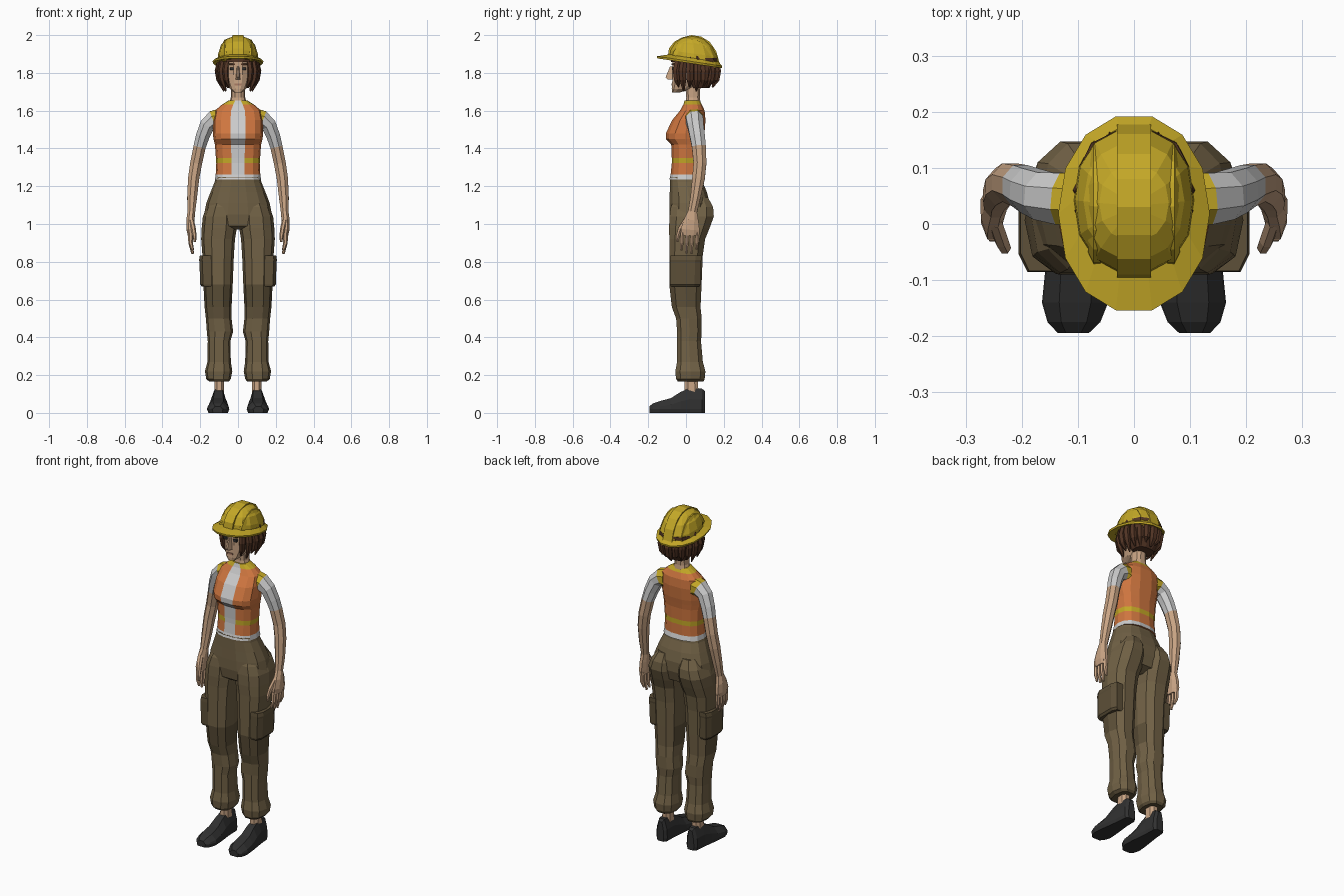
import bpy, bmesh, math
from mathutils import Vector

COLORS = dict(orange=(.62, .18, .05), yellow=(.55, .39, .02), white=(.6, .6, .6), khaki=(.165, .12, .06),
              dark_khaki=(.11, .08, .04), skin=(.58, .37, .23), lips=(.4, .2, .13), hair=(.085, .035, .018),
              black=(.03, .03, .03))
MATS = {}
for key, c in COLORS.items():
    MATS[key] = bpy.data.materials.new(key)
    MATS[key].diffuse_color = (*c, 1)


def loft(name, rings, mats, pick=None, mirror=False):
    """Skin equal-sized rings with flat faces; pick(segment, centre) gives a material index."""
    bm = bmesh.new()
    vs = [[bm.verts.new(p) for p in r] for r in rings]
    n = len(rings[0])
    for s in range(len(vs) - 1):
        for i in range(n):
            j = (i + 1) % n
            f = bm.faces.new((vs[s][i], vs[s][j], vs[s + 1][j], vs[s + 1][i]))
            if pick:
                f.material_index = pick(s, f.calc_center_median())
    bm.faces.new(vs[0])
    top = bm.faces.new(vs[-1])
    if pick:
        top.material_index = pick(len(vs) - 2, top.calc_center_median())
    bmesh.ops.recalc_face_normals(bm, faces=bm.faces[:])
    me = bpy.data.meshes.new(name)
    bm.to_mesh(me)
    bm.free()
    for m in mats.split():
        me.materials.append(MATS[m])
    ob = bpy.data.objects.new(name, me)
    bpy.context.collection.objects.link(ob)
    if mirror:
        ob.modifiers.new("mirror", 'MIRROR').use_mirror_merge = False
    return ob


def ring(x0, x1, y0, y1, z, n=10, p=.8, tilt=0):
    """Rounded horizontal cross-section inside a box; tilt lowers it towards the back."""
    cx, cy, out = (x0 + x1) / 2, (y0 + y1) / 2, []
    for i in range(n):
        a = 2 * math.pi * (i + .5) / n
        s, c = math.sin(a), -math.cos(a)
        x = cx + (x1 - x0) / 2 * math.copysign(abs(s) ** p, s)
        y = cy + (y1 - y0) / 2 * math.copysign(abs(c) ** p, c)
        out.append(Vector((x, y, z - tilt * (y - .02))))
    return out


def tube(name, pts, mats, n=8, pick=None, mirror=True):
    """Limb through points (x, y, z, radius along y, radius across)."""
    P = [Vector(p[:3]) for p in pts]
    rings = []
    for k, p in enumerate(pts):
        t = (P[min(k + 1, len(P) - 1)] - P[max(k - 1, 0)]).normalized()
        u = Vector((0, 1, 0))
        u = (u - t * u.dot(t)).normalized()
        v = t.cross(u)
        ang = [2 * math.pi * (i + .5) / n for i in range(n)]
        rings.append([P[k] + u * p[3] * math.cos(a) + v * p[4] * math.sin(a) for a in ang])
    return loft(name, rings, mats, pick, mirror)


def box(name, c, s, mat, mirror=False):
    r = [[Vector((c[0] + a * s[0] / 2, c[1] + b * s[1] / 2, c[2] + h * s[2] / 2))
          for a, b in ((-1, -1), (1, -1), (1, 1), (-1, 1))] for h in (-1, 1)]
    return loft(name, r, mat, None, mirror)


# Vest torso: white hem and front panel, yellow stripe and collar
torso = [(.122, -.09, .098, 1.235), (.118, -.083, .09, 1.262), (.115, -.077, .088, 1.322), (.117, -.077, .088, 1.35),
         (.122, -.08, .09, 1.42), (.13, -.108, .095, 1.45), (.133, -.109, .1, 1.48), (.132, -.075, .105, 1.55),
         (.122, -.033, .1, 1.60), (.085, -.015, .085, 1.632), (.048, -.008, .072, 1.655)]


def vest_color(s, c):
    if s == 0 or (c.y < 0 and abs(c.x) < .012):
        return 1
    return 2 if s in (2, 9) else 0


loft("vest", [ring(-x, x, a, b, z, 14) for x, a, b, z in torso], "orange white yellow", vest_color)

# Trousers: hips, legs, cargo pockets
hips = [(.118, -.087, .085, 1.25), (.124, -.087, .09, 1.222), (.145, -.088, .112, 1.17), (.168, -.09, .128, 1.11),
        (.18, -.09, .128, 1.05), (.165, -.08, .11, .99), (.09, -.05, .06, .97)]
loft("hips", [ring(-x, x, a, b, z, 14) for x, a, b, z in hips], "khaki")
leg = [(.03, .13, -.06, .12, 1.14), (.012, .165, -.085, .148, 1.09), (.006, .186, -.092, .152, 1.04),
       (.006, .192, -.094, .13, .98), (.016, .195, -.092, .105, .92), (.022, .188, -.092, .092, .83),
       (.028, .183, -.092, .086, .68), (.034, .177, -.078, .08, .56), (.034, .17, -.055, .086, .50),
       (.026, .165, -.05, .086, .43), (.04, .16, -.05, .082, .38), (.038, .162, -.05, .092, .27),
       (.03, .175, -.06, .106, .22), (.038, .168, -.056, .102, .18), (.048, .152, -.045, .095, .165)]
loft("trouser_leg", [ring(*r) for r in leg], "khaki dark_khaki",
     lambda s, c: int((s == 6 and c.y < .03) or s >= 13), True)
pocket = [(.12, .192, -.085, .075, .668), (.12, .202, -.089, .08, .68), (.12, .206, -.089, .083, .80),
          (.12, .208, -.089, .085, .81), (.12, .204, -.087, .085, .832)]
loft("cargo_pocket", [ring(*r, n=8, p=.55) for r in pocket], "dark_khaki", None, True)

# Ankles and shoes
loft("ankle", [ring(.072, .128, -.012, .068, .09, 8), ring(.072, .124, -.008, .066, .2, 8)], "skin", None, True)
shoe = [(.1, .078, .122, .115), (.085, .064, .136, .128), (.02, .062, .142, .132), (-.03, .056, .15, .11),
        (-.08, .05, .158, .078), (-.14, .046, .164, .062), (-.175, .06, .154, .05), (-.194, .08, .136, .035)]
rings = []
for y, a, b, h in shoe:
    w = b - a
    prof = [(a + .06 * w, 0), (a, .02), (a + .03 * w, h * .55), (a + .26 * w, h),
            (b - .26 * w, h), (b - .03 * w, h * .55), (b, .02), (b - .06 * w, 0)]
    rings.append([Vector((x, y, z)) for x, z in prof])
loft("shoe", rings, "black", None, True)

# Arms: yellow armhole trim, white sleeve, bare forearm and palm
arm = [(.095, .043, 1.555, .05, .06), (.128, .045, 1.553, .05, .052), (.162, .05, 1.525, .046, .043),
       (.187, .06, 1.465, .043, .039), (.203, .068, 1.41, .04, .035), (.222, .074, 1.32, .037, .034),
       (.235, .066, 1.24, .036, .032), (.243, .05, 1.14, .029, .028), (.247, .035, 1.065, .026, .022),
       (.252, .028, 1.02, .042, .023), (.253, .022, .97, .054, .021), (.25, .021, .94, .05, .017)]
tube("arm", arm, "yellow white skin", 8, lambda s, c: 0 if s == 0 else 1 if s < 4 else 2)
for k, tip in enumerate((.862, .845, .842, .866)):
    y = -.019 + k * .0265
    tube("finger", [(.251, y, .955, .012, .014), (.251, y - .003, .90, .011, .012), (.24, y - .006, tip, .006, .007)],
         "skin", 6)
tube("thumb", [(.248, .005, 1.03, .014, .013), (.236, -.03, .975, .014, .013), (.23, -.043, .935, .011, .011),
               (.228, -.046, .905, .006, .006)], "skin", 6)

# Neck and head
loft("neck", [ring(-.05, .05, -.005, .08, 1.63), ring(-.038, .038, .0, .075, 1.67), ring(-.038, .038, -.01, .08, 1.78)],
     "skin")
head = [(.022, -.075, -.03, 1.697), (.044, -.077, .03, 1.715), (.06, -.075, .08, 1.752), (.068, -.074, .11, 1.79),
        (.07, -.074, .12, 1.83), (.07, -.076, .13, 1.87), (.06, -.06, .12, 1.92)]
loft("head", [ring(-x, x, a, b, z, 12) for x, a, b, z in head], "skin")
nose = [(.016, -.098, 1.766), (.013, -.108, 1.777), (.008, -.084, 1.835)]
loft("nose", [[Vector((-w, -.06, z)), Vector((-w * .4, y, z)), Vector((w * .4, y, z)), Vector((w, -.06, z))]
              for w, y, z in nose], "skin")
box("eye", (.031, -.068, 1.822), (.022, .014, .014), "black", True)
box("eyebrow", (.032, -.068, 1.846), (.032, .018, .008), "hair", True)
box("mouth", (0, -.07, 1.738), (.036, .016, .01), "lips")

# Hair: bulk at the back, tapered locks all round
bulk = [(.06, .03, .125, 1.72), (.085, .01, .15, 1.76), (.1, -.01, .168, 1.82), (.1, -.03, .168, 1.88)]
loft("hair_bulk", [ring(-x, x, a, b, z, 12) for x, a, b, z in bulk], "hair")
loft("hair_fringe", [ring(-.078, .078, -.08, .05, 1.858, 12), ring(-.085, .085, -.082, .05, 1.89, 12)], "hair")
for k in range(8):
    a = math.radians(38 + k * 20)
    s, c = math.sin(a), -math.cos(a)
    low = 1.725 - .022 * (k % 2) + (.02 if k > 4 else 0)
    pts = [(.09 * s, .045 + .1 * c, 1.885), (.107 * s, .045 + .122 * c, 1.81),
           (.1 * s, .045 + .115 * c, 1.765), (.075 * s, .04 + .1 * c, low)]
    tube("hair_lock", [(*p, w, w * .8) for p, w in zip(pts, (.02, .022, .02, .005))], "hair", 6)

# Hard hat: tilted brim, faceted dome, raised centre and side ribs
T = .15
brim = [(.1, -.085, .165, 1.858), (.132, -.156, .194, 1.851), (.135, -.158, .196, 1.862), (.105, -.09, .175, 1.882)]
loft("hat_brim", [ring(-x, x, a, b, z, 14, .95, T) for x, a, b, z in brim], "yellow")
dome = [(.108, -.09, .174, 1.868, T), (.105, -.086, .17, 1.905, .14), (.09, -.064, .145, 1.95, .1),
        (.062, -.03, .105, 1.98, .05), (.03, .0, .07, 1.992, 0)]
loft("hat_dome", [ring(-x, x, a, b, z, 14, .9, t) for x, a, b, z, t in dome], "yellow")
path = [(-.096, 1.89), (-.09, 1.93), (-.062, 1.965), (-.02, 1.988), (.03, 2.0), (.08, 1.992), (.125, 1.965),
        (.16, 1.915), (.178, 1.85)]


def rib(name, x, w, k, drop, mirror):
    rings = []
    for y, z in path:
        o = Vector((x, .04 + (y - .04) * k, z - drop))
        d = Vector((x * .15, (.04 - y) * .15, (1.86 - z) * .15))
        rings.append([o + Vector((-w, 0, 0)), o + Vector((w, 0, 0)),
                      o + Vector((w, 0, 0)) + d, o + Vector((-w, 0, 0)) + d])
    loft(name, rings, "yellow", None, mirror)


rib("hat_centre_rib", 0, .03, 1, 0, False)
rib("hat_side_rib", .066, .006, .84, .024, True)
